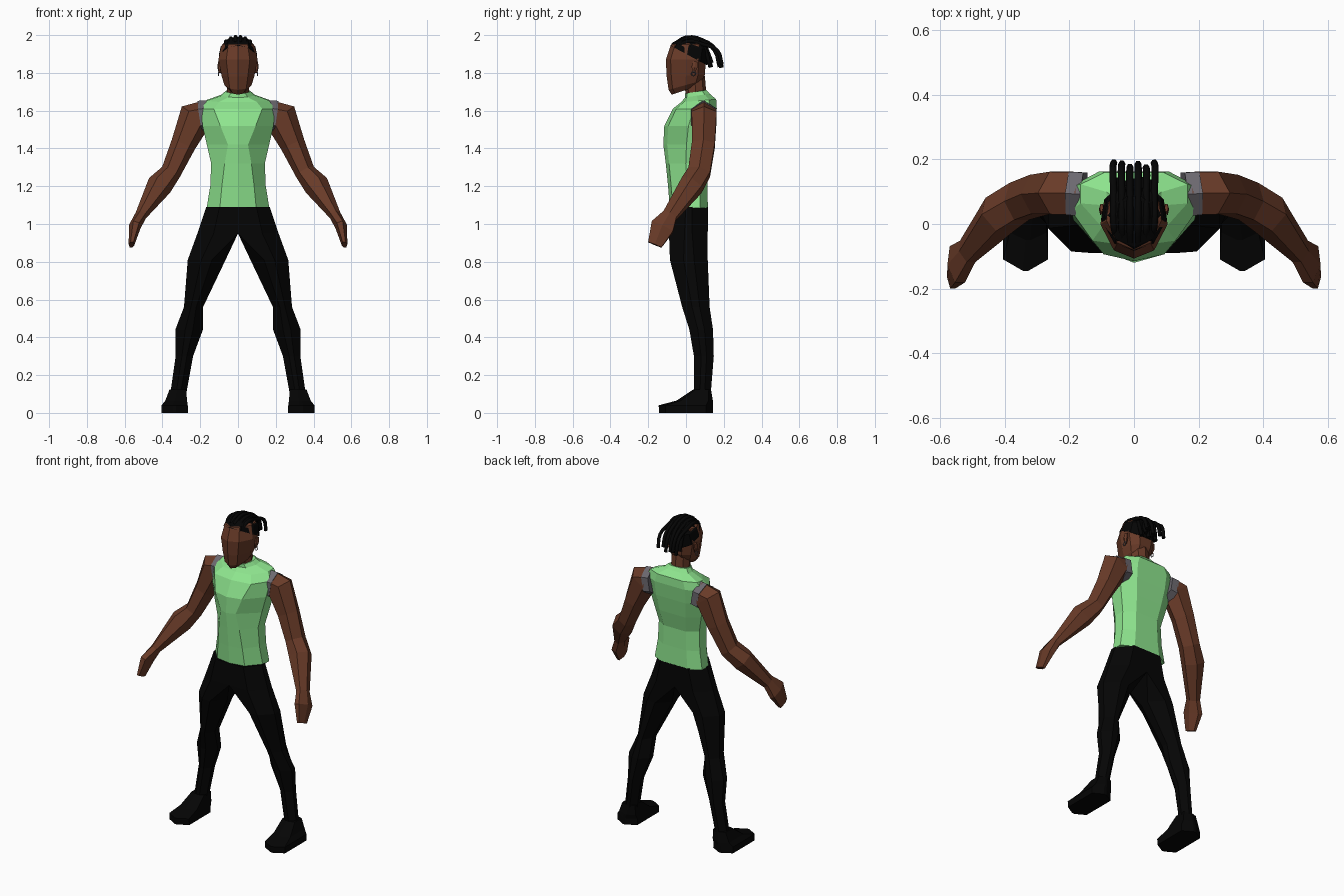
import bpy, bmesh, math, random
from mathutils import Vector

if "Cube" in bpy.data.objects:
    bpy.data.objects.remove(bpy.data.objects["Cube"])

random.seed(4)


def material(name, rgb):
    m = bpy.data.materials.new(name)
    m.diffuse_color = (*rgb, 1)
    m.use_nodes = True
    m.node_tree.nodes["Principled BSDF"].inputs["Base Color"].default_value = m.diffuse_color
    return m


SKIN = material("skin", (0.14, 0.043, 0.021))
GREEN = material("shirt_green", (0.27, 0.78, 0.27))
BLACK = material("black", (0.0015, 0.0015, 0.0015))
TRIM = material("trim_grey", (0.15, 0.14, 0.16))


def loft(name, rings, mat, mirror=False):
    """Skin a list of equal-length rings, cap both ends, optionally mirror in x."""
    bm = bmesh.new()
    rows = [[bm.verts.new(p) for p in r] for r in rings]
    n = len(rows[0])
    for a, b in zip(rows, rows[1:]):
        for i in range(n):
            j = (i + 1) % n
            bm.faces.new((a[i], a[j], b[j], b[i]))
    bm.faces.new(rows[0][::-1])
    bm.faces.new(rows[-1])
    bmesh.ops.remove_doubles(bm, verts=bm.verts, dist=0.0005)
    bmesh.ops.recalc_face_normals(bm, faces=bm.faces)
    if mirror:  # drop walls lying on the mirror plane
        wall = [f for f in bm.faces if all(abs(v.co.x) < 1e-4 for v in f.verts)]
        bmesh.ops.delete(bm, geom=wall, context='FACES')
    me = bpy.data.meshes.new(name)
    bm.to_mesh(me)
    bm.free()
    me.materials.append(mat)
    ob = bpy.data.objects.new(name, me)
    bpy.context.collection.objects.link(ob)
    if mirror:
        ob.modifiers.new("mirror", 'MIRROR').use_axis[0] = True
    return ob


def body_ring(zf, zb, w, yf, yb, profile):
    """Symmetric ring from a half profile of (width fraction, depth fraction)."""
    half = [(w * u, yf + (yb - yf) * v, zf + (zb - zf) * v) for u, v in profile]
    other = [(-x, y, z) for x, y, z in reversed(half) if abs(x) > 1e-5]
    return half + other


def box_ring(z, xi, xo, yf, yb, ki=0.36, k=0.36, kd=1.0):
    """Horizontal chamfered rectangle; ki is the inner chamfer, kd scales it in depth."""
    w, d = xo - xi, (yb - yf) * kd
    return [(xi + ki * w, yf, z), (xo - k * w, yf, z), (xo, yf + k * d, z), (xo, yb - k * d, z),
            (xo - k * w, yb, z), (xi + ki * w, yb, z), (xi, yb - ki * d, z), (xi, yf + ki * d, z)]


def tube(path, sides=6):
    """Rings square to a path of (x, y, z, sideways radius, depth radius)."""
    pts = [Vector(p[:3]) for p in path]
    rings = []
    for i, p in enumerate(path):
        t = (pts[min(i + 1, len(pts) - 1)] - pts[max(i - 1, 0)]).normalized()
        v = Vector((0, 1, 0))
        v = (v - t * v.dot(t)).normalized()
        u = v.cross(t)
        rings.append([pts[i] + u * p[3] * math.cos(a) + v * p[4] * math.sin(a)
                      for a in (math.tau * s / sides for s in range(sides))])
    return rings


# Sleeveless shirt: zf, zb, half width, front y, back y, front facet fraction
shirt = [(1.085, 1.085, .166, -.086, .116, .58), (1.20, 1.20, .147, -.095, .113, .58),
         (1.32, 1.32, .142, -.107, .113, .5), (1.42, 1.42, .165, -.12, .135, .32),
         (1.52, 1.52, .188, -.115, .152, .5), (1.61, 1.61, .195, -.07, .163, .66),
         (1.645, 1.66, .165, -.025, .160, .6), (1.67, 1.69, .085, -.005, .125, .6),
         (1.69, 1.71, .064, -.005, .108, .6)]
loft("shirt", [body_ring(*r[:5], [(0, 0), (r[5], .08), (1, .48), (1, .8), (.55, 1), (0, 1)])
               for r in shirt], GREEN)

# Armhole trim
loft("armhole_trim", tube([(.155, .092, 1.572, .084, .078), (.2, .095, 1.565, .088, .077)]),
     TRIM, True)

# Arms with hands
loft("arm", tube([(.185, .095, 1.568, .086, .075), (.224, .096, 1.57, .09, .076),
                  (.29, .092, 1.42, .066, .07), (.355, .07, 1.275, .054, .068),
                  (.415, .03, 1.205, .068, .068), (.515, -.085, 1.045, .031, .045),
                  (.547, -.125, .985, .032, .072), (.564, -.165, .89, .015, .044)]), SKIN, True)

# Trouser legs
loft("trouser_leg", [box_ring(1.09, 0, .168, -.087, .117, 0, .42),
                     box_ring(.95, 0, .215, -.09, .115, 0, .4),
                     box_ring(.81, .066, .266, -.085, .115), box_ring(.56, .185, .286, -.02, .125),
                     box_ring(.44, .186, .332, .018, .143), box_ring(.30, .238, .33, .042, .147),
                     box_ring(.09, .276, .36, .042, .13)], BLACK, True)

# Shoes
loft("shoe", [box_ring(z, xi, xo, yf, yb, .44, .44, .28) for z, xi, xo, yf, yb in
              [(0, .266, .405, -.142, .142), (.04, .266, .405, -.145, .142),
               (.065, .27, .385, -.05, .142), (.125, .274, .362, .04, .132)]], BLACK, True)

# Neck
loft("neck", tube([(0, .055, 1.66, .058, .055), (0, .045, 1.78, .058, .055)], 8), SKIN)

# Head
face = [(0, 0), (.6, .12), (1, .5), (.9, .82), (.45, 1)]
head = [(1.685, 1.73, .045, -.075, .06), (1.71, 1.76, .072, -.092, .085),
        (1.78, 1.79, .087, -.102, .10), (1.87, 1.87, .104, -.107, .105),
        (1.95, 1.95, .085, -.08, .10), (1.972, 1.972, .05, -.04, .07)]
loft("head", [body_ring(*r, face) for r in head], SKIN)

# Ears and earrings
loft("ear", tube([(.096, .04, 1.80, .006, .008), (.1, .045, 1.83, .009, .018),
                  (.1, .05, 1.86, .006, .014)]), SKIN, True)
for side in (-1, 1):
    bpy.ops.mesh.primitive_torus_add(location=(side * .103, .04, 1.795), rotation=(0, math.pi / 2, 0),
                                     major_radius=.011, minor_radius=.0025,
                                     major_segments=10, minor_segments=4)
    bpy.context.object.name = "earring"
    bpy.context.object.data.materials.append(TRIM)

# Hair cap over the crown, low at the back
cap = [(1.945, 1.84, .102, -.083, .112), (1.962, 1.92, .091, -.07, .12),
       (1.982, 1.982, .052, -.03, .085)]
loft("hair_cap", [body_ring(*r, face) for r in cap], BLACK)

# Hair strands swept back: five long over the crown, six shorter between them
curve = bpy.data.curves.new("hair_strands", 'CURVE')
curve.dimensions = '3D'
curve.bevel_depth = .011
curve.bevel_resolution = 1
curve.use_fill_caps = True
curve.resolution_u = 3
curve.materials.append(BLACK)
for i in range(-5, 6):
    short = i % 2 == 0
    x = i * .0125
    top = 1.989 - 6 * x * x - short * .012
    back = (.14 if short else .188) - random.uniform(0, .015)
    if abs(i) == 5:
        back = .19
    end = 1.825 + random.uniform(0, .03)
    path = [(x * .9, -.06 + abs(x) * .4, top - .03), (x, .0, top), (x, .09, top - .015),
            (x * 1.05, back - .025, 1.92), (x, back, end)]
    s = curve.splines.new('BEZIER')
    s.bezier_points.add(len(path) - 1)
    for bp, co in zip(s.bezier_points, path):
        bp.co = co
        bp.handle_left_type = bp.handle_right_type = 'AUTO'
bpy.context.collection.objects.link(bpy.data.objects.new("hair_strands", curve))
